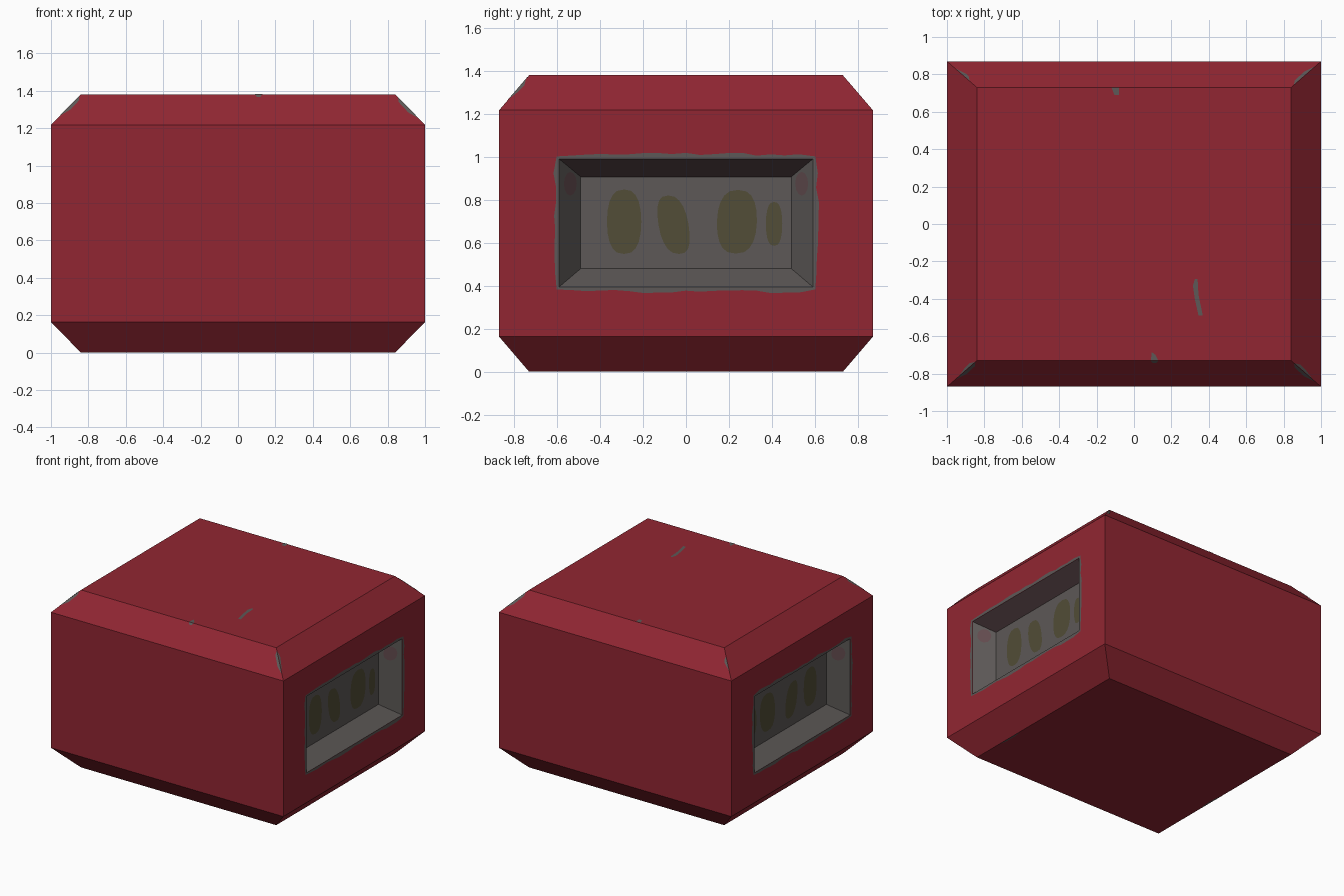
import bpy, bmesh, math, random
from mathutils import Vector

if "Cube" in bpy.data.objects:
    bpy.data.objects.remove(bpy.data.objects["Cube"])

random.seed(4)


def material(name, r, g, b):
    m = bpy.data.materials.new(name)
    m.diffuse_color = (r, g, b, 1)
    m.use_nodes = True
    m.node_tree.nodes["Principled BSDF"].inputs["Base Color"].default_value = m.diffuse_color
    return m


RED = material("red paint", 0.283, 0.0194, 0.032)
GREY = material("bare grey metal", 0.109, 0.099, 0.095)
OLIVE = material("olive stain", 0.084, 0.074, 0.038)
DUSK = material("dusky lining", 0.098, 0.058, 0.063)
PINK = material("faded pink", 0.125, 0.072, 0.078)


def finish(bm, name, mats):
    mesh = bpy.data.meshes.new(name)
    bm.to_mesh(mesh)
    bm.free()
    for m in mats:
        mesh.materials.append(m)
    ob = bpy.data.objects.new(name, mesh)
    bpy.context.collection.objects.link(ob)
    return ob


def plate(name, polys, normal, mat, lift=0.002):
    """Thin painted patch of flat polygons, lifted along the normal."""
    n = Vector(normal).normalized()
    bm = bmesh.new()
    for pts in polys:
        f = bm.faces.new([bm.verts.new(Vector(p) + n * lift) for p in pts])
        f.normal_update()
        if f.normal.dot(n) < 0:
            f.normal_flip()
    return finish(bm, name, [mat])


def rect(x, y0, y1, z0, z1):
    return [(x, y0, z0), (x, y1, z0), (x, y1, z1), (x, y0, z1)]


# Body: chamfered box with a recess in each end
W, D, H = 1.0, 0.87, 1.38
TW, TD, CZ = 0.84, 0.73, 0.163
DEPTH = 0.135
bm = bmesh.new()
rings = []
for w, d, z in ((TW, TD, 0), (W, D, CZ), (W, D, H - CZ), (TW, TD, H)):
    rings.append([bm.verts.new((sx * w, sy * d, z))
                  for sx, sy in ((-1, -1), (1, -1), (1, 1), (-1, 1))])
bm.faces.new(rings[0])
bm.faces.new(rings[3])
for k in range(3):
    a, b = rings[k], rings[k + 1]
    for i in range(4):
        j = (i + 1) % 4
        loop = [a[i], a[j], b[j], b[i]]
        if k != 1 or i % 2 == 0:
            bm.faces.new(loop)
            continue
        s = 1 if i == 1 else -1
        mouth = [bm.verts.new(p) for p in rect(s, -0.59 * s, 0.59 * s, 0.395, 0.99)]
        back = [bm.verts.new(p) for p in
                rect(s * (W - DEPTH), -0.49 * s, 0.49 * s, 0.48, 0.907)]
        for q in range(4):
            r = (q + 1) % 4
            bm.faces.new((loop[q], loop[r], mouth[r], mouth[q]))
            wall = bm.faces.new((mouth[q], mouth[r], back[r], back[q]))
            wall.material_index = 2 if q == 2 else 1   # ceiling is duskier
        bm.faces.new(back).material_index = 1
bmesh.ops.recalc_face_normals(bm, faces=bm.faces)
finish(bm, "body", [RED, GREY, DUSK])


# Worn paint border around each recess
def border(s):
    inner, outer = [], []
    corners = [(-0.59, 0.395), (0.59, 0.395), (0.59, 0.99), (-0.59, 0.99)]
    for i in range(4):
        (y0, z0), (y1, z1) = corners[i], corners[(i + 1) % 4]
        n = 18 if i % 2 == 0 else 9
        for k in range(n):
            t = k / n
            y, z = y0 + (y1 - y0) * t, z0 + (z1 - z0) * t
            o = random.uniform(0.014, 0.03)
            oy, oz = [(0, -o), (o, 0), (0, o), (-o, 0)][i]
            if k == 0:
                oy = math.copysign(0.012, y)
                oz = 0.012 if z > 0.7 else -0.012
            inner.append((s, y, z))
            outer.append((s, y + oy, z + oz))
    n = len(inner)
    return [(inner[i], inner[(i + 1) % n], outer[(i + 1) % n], outer[i])
            for i in range(n)]


# Stains: centre y, centre z, half width, half height, lean
STAINS = [(-0.288, 0.698, 0.08, 0.15, 0.0), (-0.058, 0.684, 0.07, 0.136, -0.025),
          (0.237, 0.698, 0.093, 0.148, 0.005), (0.41, 0.688, 0.038, 0.102, 0.0)]


def blob(x, cy, cz, hw, hh, lean):
    pts = []
    for k in range(20):
        c, s = math.cos(k * math.pi / 10), math.sin(k * math.pi / 10)
        y = cy + hw * math.copysign(abs(c) ** 0.75, c) + lean * s
        pts.append((x, y, cz + hh * math.copysign(abs(s) ** 0.9, s)))
    return pts


for s, side in ((1, "right"), (-1, "left")):
    plate(side + "_worn_border", border(s), (s, 0, 0), GREY)
    plate(side + "_stains", [blob(s * (W - DEPTH), *st) for st in STAINS],
          (s, 0, 0), OLIVE)
    # Faded spots high on the recess side walls
    for e in (-1, 1):
        spot = []
        for k in range(12):
            a = k * math.pi / 6
            u = 0.5 + 0.3 * math.cos(a)
            spot.append((s * (W - DEPTH * u), e * (0.59 - 0.1 * u),
                         0.875 + 0.055 * math.sin(a)))
        plate(side + "_faded_spot", [spot], (s * 0.1, -e * DEPTH, 0), PINK)

# Chipped paint along the four top corner edges
for sx, sy, t0, t1 in ((-1, -1, 0.3, 0.95), (1, -1, 0.2, 0.9),
                       (-1, 1, 0.3, 0.75), (1, 1, 0.2, 0.9)):
    def hip(t, dx=0, dy=0):
        return (sx * (W - (W - TW) * t - dx), sy * (D - (D - TD) * t - dy),
                H - CZ + CZ * t)
    plate("corner_chip_long_side",
          [[hip(t0), hip(t1), hip(t1 - 0.15, 0.022), hip(t0 + 0.2, 0.025)]],
          (0, sy * CZ, D - TD), GREY)
    if sy < 0:
        plate("corner_chip_end",
              [[hip(t0 + 0.1), hip(t1), hip(t1 - 0.2, 0, 0.02), hip(t0 + 0.3, 0, 0.015)]],
              (sx * CZ, 0, W - TW), GREY)

# Scratches on the roof
plate("roof_scratch", [[(0.315, -0.33, H), (0.325, -0.295, H), (0.34, -0.295, H),
                        (0.345, -0.38, H), (0.368, -0.49, H), (0.345, -0.49, H),
                        (0.325, -0.4, H)]], (0, 0, 1), GREY)
plate("back_roof_chip", [[(-0.12, 0.73, H), (-0.08, 0.73, H), (-0.08, 0.69, H),
                          (-0.105, 0.69, H)]], (0, 0, 1), GREY)
plate("front_roof_chip", [[(0.09, -0.73, H), (0.13, -0.73, H), (0.115, -0.7, H),
                           (0.095, -0.685, H)]], (0, 0, 1), GREY)
plate("front_edge_chip", [[(0.09, -0.73, H), (0.13, -0.73, H),
                           (0.12, -0.742, H - 0.014), (0.1, -0.742, H - 0.014)]],
      (0, -CZ, D - TD), GREY)

# Chips on the lower edges of the underside
for x, y in ((TW, -0.37), (-TW, -0.15)):
    ix = x * 0.985
    plate("underside_chip", [[(x, y - 0.12, 0), (x, y + 0.12, 0),
                              (ix, y + 0.05, 0), (ix, y - 0.05, 0)]],
          (0, 0, -1), GREY, 0.0005)
